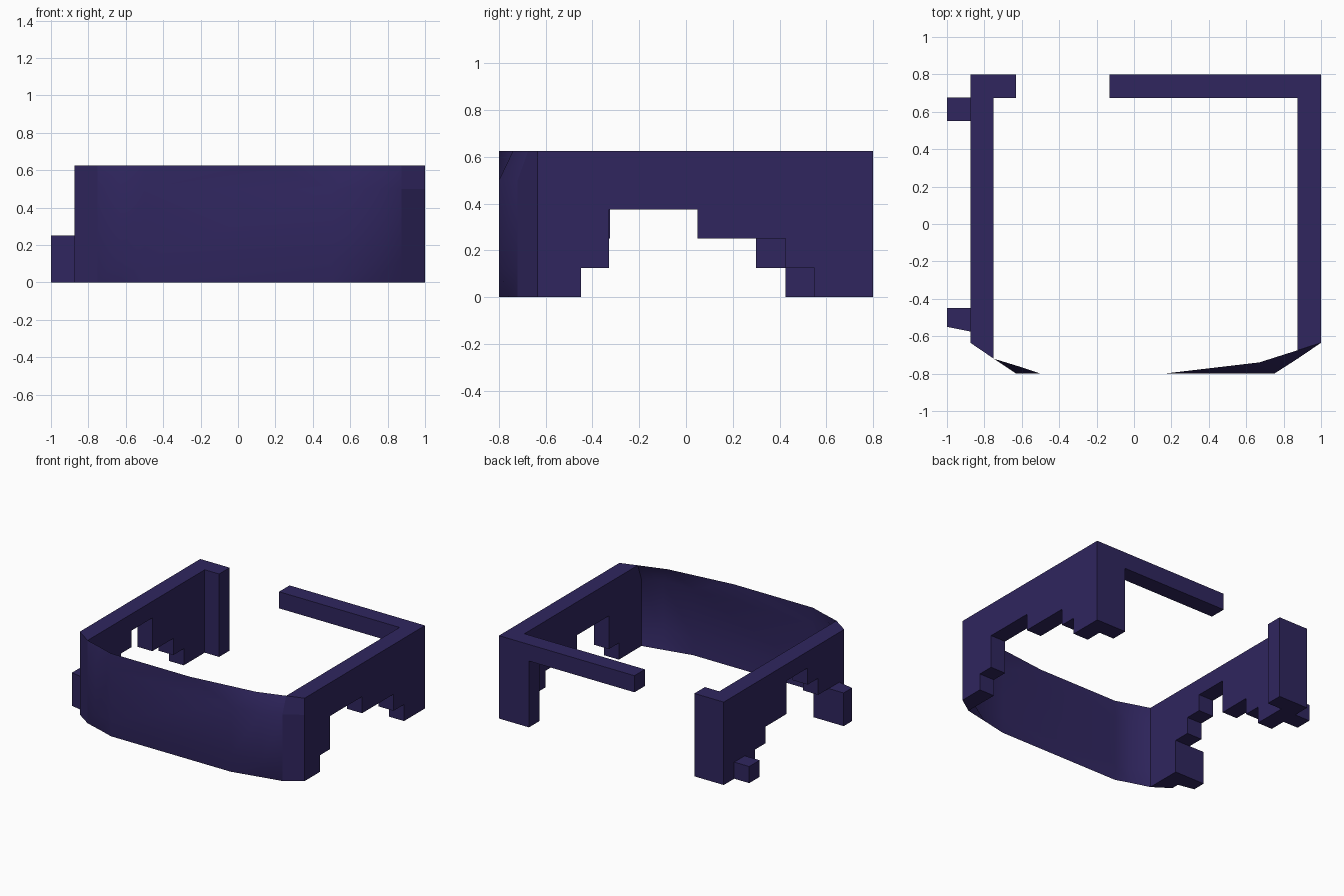
import bpy

if "Cube" in bpy.data.objects:
    bpy.data.objects.remove(bpy.data.objects["Cube"])

mat = bpy.data.materials.new("dark_indigo")
mat.diffuse_color = (0.029, 0.019, 0.113, 1)
mat.use_nodes = True
mat.node_tree.nodes["Principled BSDF"].inputs["Base Color"].default_value = mat.diffuse_color


def make(name, verts, faces, smooth=False):
    mesh = bpy.data.meshes.new(name)
    mesh.from_pydata(verts, [], faces)
    mesh.materials.append(mat)
    ob = bpy.data.objects.new(name, mesh)
    bpy.context.collection.objects.link(ob)
    bpy.context.view_layer.objects.active = ob
    ob.select_set(True)
    if smooth:
        bpy.ops.object.shade_smooth_by_angle(angle=0.6)
    ob.select_set(False)
    return ob


def prism(name, x0, x1, profile0, profile1):
    """Join two matching (y, z) profiles, x0 < x1; profiles run clockwise seen from +x."""
    n = len(profile0)
    verts = [(x0, y, z) for y, z in profile0] + [(x1, y, z) for y, z in profile1]
    faces = [list(range(n)), list(range(2 * n - 1, n - 1, -1))]
    faces += [(i, n + i, n + (i + 1) % n, (i + 1) % n) for i in range(n)]
    return make(name, verts, faces)


def box(name, x0, x1, y0, y1, z0, z1, shear=0):
    """Box; shear moves the front edge on the x1 side."""
    back = [(y1, z1), (y1, z0)]
    return prism(name, x0, x1, [(y0, z0), (y0, z1)] + back,
                 [(y0 + shear, z0), (y0 + shear, z1)] + back)


TOP, BACK = 0.625, 0.8


def steps(cuts):
    """Stepped underside, from back to front: (y, z behind y, z in front of y)."""
    return [p for y, za, zb in cuts for p in ((y, za), (y, zb))]


# Right wall with stepped underside and chamfered front end
right_under = [(BACK, TOP), (BACK, 0)] + steps([
    (0.55, 0, 0.125), (0.425, 0.125, 0.25), (0.05, 0.25, 0.375),
    (-0.33, 0.375, 0.125), (-0.45, 0.125, 0)])
prism("right_wall", 0.875, 1.0,
      [(-0.72, 0), (-0.72, 0.5), (-0.675, TOP)] + right_under,
      [(-0.635, 0), (-0.635, 0.5), (-0.635, TOP)] + right_under)

# Left wall with its own steps
left_under = [(BACK, TOP), (BACK, 0)] + steps([
    (0.425, 0, 0.125), (0.3, 0.125, 0.25), (0.05, 0.25, 0.5),
    (-0.2, 0.5, 0.375), (-0.325, 0.375, 0.25), (-0.45, 0.25, 0)])
prism("left_wall", -0.875, -0.75,
      [(-0.635, 0), (-0.635, TOP)] + left_under,
      [(-0.72, 0), (-0.72, TOP)] + left_under)

# Back posts and top bar
box("left_back_post", -0.75, -0.63, 0.675, BACK, 0, TOP)
box("right_back_post", 0.75, 0.875, 0.675, BACK, 0, 0.5)
box("back_bar", -0.13, 0.875, 0.675, BACK, 0.5, TOP)

# Blocks on the outside of the left wall
box("left_back_block", -1.0, -0.875, 0.55, 0.675, 0, 0.125)
box("left_front_block", -1.0, -0.875, -0.55, -0.45, 0, 0.25, -0.025)

# Thin front panel, bulging between its lower and upper edges
bulge = [(-0.75, -0.72), (-0.63, -0.8), (-0.5, -0.8), (0.5, -0.8), (0.75, -0.8), (0.875, -0.72)]
rows = [
    (0, [(-0.75, -0.72), (-0.62, -0.76), (-0.5, -0.8), (0.5, -0.8), (0.7, -0.757), (0.875, -0.72)]),
    (0.125, bulge),
    (0.5, bulge),
    (TOP, [(-0.75, -0.72), (-0.62, -0.76), (-0.5, -0.8), (0.16, -0.8), (0.67, -0.74), (0.875, -0.675)]),
]
verts = [(x, y, z) for z, pts in rows for x, y in pts]
faces = [(r * 6 + c, r * 6 + c + 1, r * 6 + c + 7, r * 6 + c + 6)
         for r in range(3) for c in range(5)]
make("front_panel", verts, faces, smooth=True)
